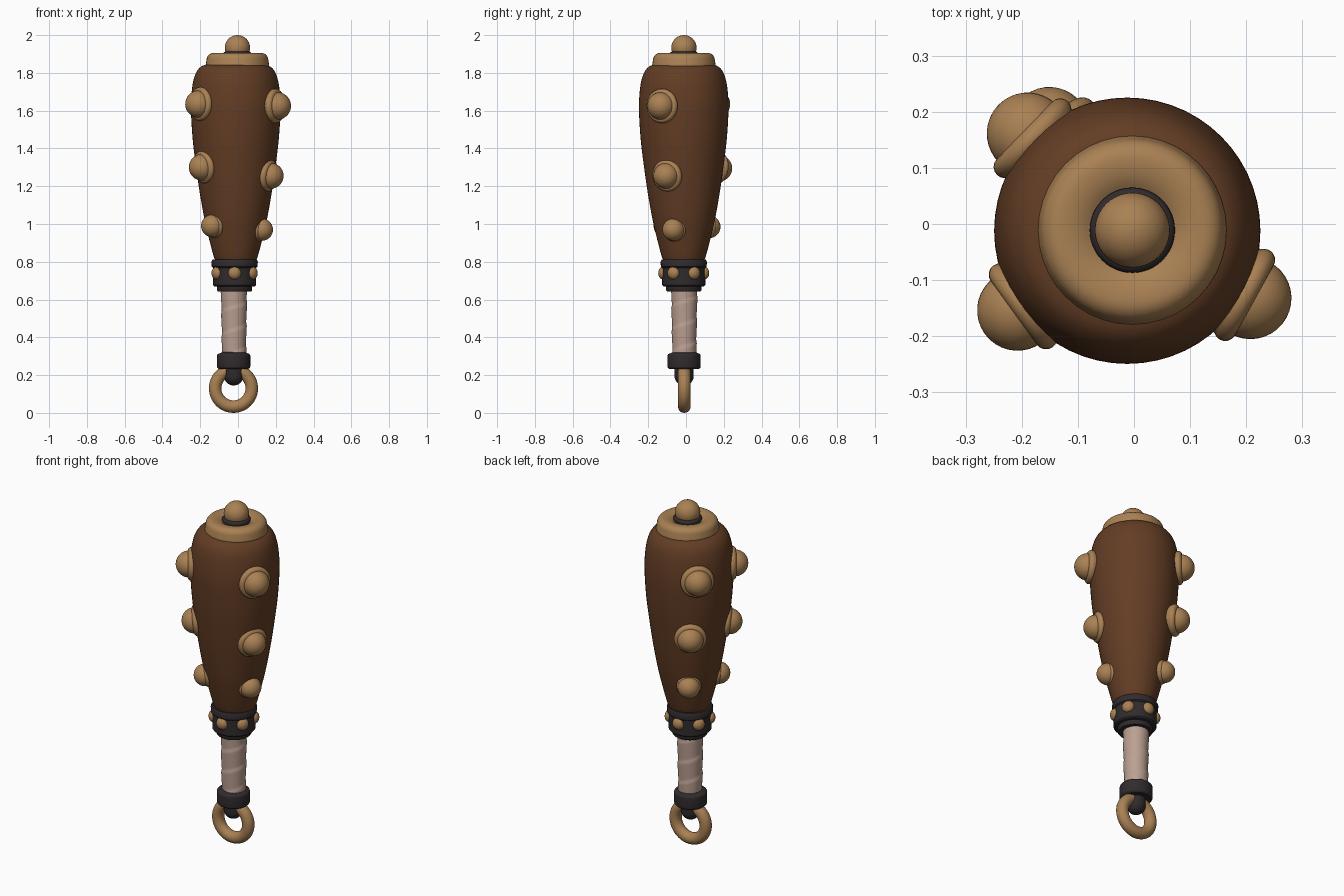
import bpy, math
from mathutils import Vector, Matrix

if "Cube" in bpy.data.objects:
    bpy.data.objects.remove(bpy.data.objects["Cube"])


def material(name, rgb):
    m = bpy.data.materials.new(name)
    m.diffuse_color = (*rgb, 1)
    m.use_nodes = True
    m.node_tree.nodes["Principled BSDF"].inputs["Base Color"].default_value = m.diffuse_color
    return m


WOOD = material("dark_brown_wood", (0.125, 0.047, 0.018))
TAN = material("tan_metal", (0.40, 0.22, 0.088))
DARK = material("charcoal_leather", (0.03, 0.024, 0.026))
WRAP = material("pale_wrap", (0.50, 0.35, 0.285))


def make(name, verts, faces, mat, matrix=None, angle=40):
    me = bpy.data.meshes.new(name)
    me.from_pydata(verts, [], faces)
    me.materials.append(mat)
    ob = bpy.data.objects.new(name, me)
    bpy.context.collection.objects.link(ob)
    if matrix:
        ob.matrix_world = matrix
    bpy.ops.object.select_all(action='DESELECT')
    ob.select_set(True)
    bpy.context.view_layer.objects.active = ob
    bpy.ops.object.shade_smooth_by_angle(angle=math.radians(angle))
    return ob


def lathe(name, profile, mat, matrix=None, seg=40, ripple=None, closed=False):
    """Revolve (radius, z) points, listed bottom to top, around z."""
    verts, faces = [], []
    for r, z in profile:
        for i in range(seg):
            a = 2 * math.pi * i / seg
            rr = r + (ripple(a, z) if ripple else 0)
            verts.append((rr * math.cos(a), rr * math.sin(a), z))
    n = len(profile)
    for j in range(n if closed else n - 1):
        k = (j + 1) % n
        for i in range(seg):
            h = (i + 1) % seg
            faces.append((j * seg + i, j * seg + h, k * seg + h, k * seg + i))
    if not closed:
        faces.append(tuple(reversed(range(seg))))
        faces.append(tuple(range((n - 1) * seg, n * seg)))
    return make(name, verts, faces, mat, matrix)


def smooth(points, steps=6):
    """Catmull-Rom curve through the profile points."""
    p = [Vector(q) for q in points]
    p = [2 * p[0] - p[1]] + p + [2 * p[-1] - p[-2]]
    out = []
    for i in range(1, len(p) - 2):
        a, b, c, d = p[i - 1:i + 3]
        for s in range(steps):
            t = s / steps
            out.append(0.5 * (2 * b + (c - a) * t + (2 * a - 5 * b + 4 * c - d) * t * t
                              + (3 * b - a - 3 * c + d) * t ** 3))
    out.append(p[-2])
    return [tuple(v) for v in out]


def arc(r, cz, a0, a1, n=12, cr=0.0, rz=None):
    rz = rz or r
    return [(cr + r * math.cos(math.radians(a0 + (a1 - a0) * i / n)),
             cz + rz * math.sin(math.radians(a0 + (a1 - a0) * i / n))) for i in range(n + 1)]


def torus(name, major, minor, mat, matrix, rz=None):
    return lathe(name, arc(minor, 0, 0, 360, 20, major, rz)[:-1], mat, matrix, 48, closed=True)


def at(x, y, z=0):
    return Matrix.Translation((x, y, z))


# club head
head = [(0.10, 0.79), (0.12, 0.84), (0.16, 1.0), (0.188, 1.15), (0.21, 1.3), (0.228, 1.45),
        (0.237, 1.6), (0.234, 1.69), (0.224, 1.76), (0.205, 1.81), (0.17, 1.84), (0.10, 1.85)]
lathe("club_head", smooth(head), WOOD, at(-0.012, -0.012), 56)

# cap on top: tan ring, dark gasket and ball
cap = [(0.06, 1.82), (0.155, 1.822)] + arc(0.02, 1.842, -60, 20, 4, 0.148) \
    + arc(0.035, 1.87, 10, 90, 6, 0.128) + [(0.10, 1.904), (0.08, 1.892), (0.06, 1.88)]
lathe("top_cap", cap, TAN, at(-0.003, -0.011))
torus("top_gasket", 0.06, 0.016, DARK, at(-0.003, -0.011, 1.897))
lathe("top_ball", arc(0.067, 1.933, -89, 89, 20), TAN, at(-0.003, -0.011))

# large studs: azimuth, distance of ball centre from axis, height, ball radius
studs = [(-29, 0.250, 1.625, 0.073), (-27, 0.207, 1.255, 0.068), (-22, 0.148, 0.97, 0.059),
         (216, 0.243, 1.635, 0.072), (213, 0.214, 1.30, 0.070), (219, 0.160, 0.99, 0.060),
         (136, 0.248, 1.635, 0.073), (127, 0.232, 1.295, 0.070), (125, 0.163, 0.985, 0.060)]
for i, (az, d, z, r) in enumerate(studs):
    a = math.radians(az)
    tilt = 0.0 if z > 1.5 else -0.12
    out = Vector((math.cos(a), math.sin(a), tilt)).normalized()
    rot = out.to_track_quat('Z', 'Y').to_matrix().to_4x4()
    pos = at(-0.011 + d * math.cos(a), -0.011 + d * math.sin(a), z) @ rot
    f = r * (1.25 if z > 1.1 else 1.1)
    flange = [(f * 0.9, -0.05)] + arc(0.02, -0.012, -45, 90, 6, f - 0.02)
    lathe(f"stud_flange_{i}", flange, TAN, pos, 32)
    lathe(f"stud_ball_{i}", arc(r, 0, -50, 89, 14), TAN, pos, 32)

# leather band under the head, with six small studs
band = [(0.07, 0.642), (0.088, 0.642), (0.093, 0.648), (0.093, 0.668), (0.108, 0.670),
        (0.114, 0.677), (0.114, 0.768), (0.121, 0.774), (0.123, 0.80), (0.117, 0.812), (0.09, 0.814)]
lathe("neck_band", band, DARK, at(-0.018, -0.012))
for i in range(6):
    a = math.radians(-90 + 60 * i)
    rot = Vector((math.cos(a), math.sin(a), 0)).to_track_quat('Z', 'Y').to_matrix().to_4x4()
    pos = at(-0.018 + 0.109 * math.cos(a), -0.012 + 0.109 * math.sin(a), 0.74) @ rot
    lathe(f"band_stud_{i}", arc(0.034, 0, 0, 88, 8, 0, 0.026), TAN, pos, 20)


# grip with a subtle spiral wrap
def spiral(a, z):
    t = (z / 0.12 - a / (2 * math.pi)) % 1.0
    return 0.004 * (t / 0.85 if t < 0.85 else (1 - t) / 0.15) - 0.003


grip = [(0.064 + 0.006 * i / 48, 0.29 + 0.37 * i / 48) for i in range(49)]
lathe("grip_wrap", grip, WRAP, at(-0.021, -0.009), 40, spiral)

# pommel collar and the strap that holds the ring
collar = [(0.05, 0.232), (0.078, 0.232)] + arc(0.012, 0.246, -60, 0, 3, 0.076) \
    + arc(0.012, 0.302, 0, 90, 4, 0.076) + [(0.06, 0.322)]
lathe("pommel_collar", collar, DARK, at(-0.023, -0.010))
lathe("ring_strap", arc(0.051, 0.196, -89, 0, 10) + [(0.051, 0.245)], DARK, at(-0.023, -0.010), 32)

# hanging ring
torus("pommel_ring", 0.097, 0.033, TAN, at(-0.024, -0.009, 0.13) @ Matrix.Rotation(math.pi / 2, 4, 'X'))
